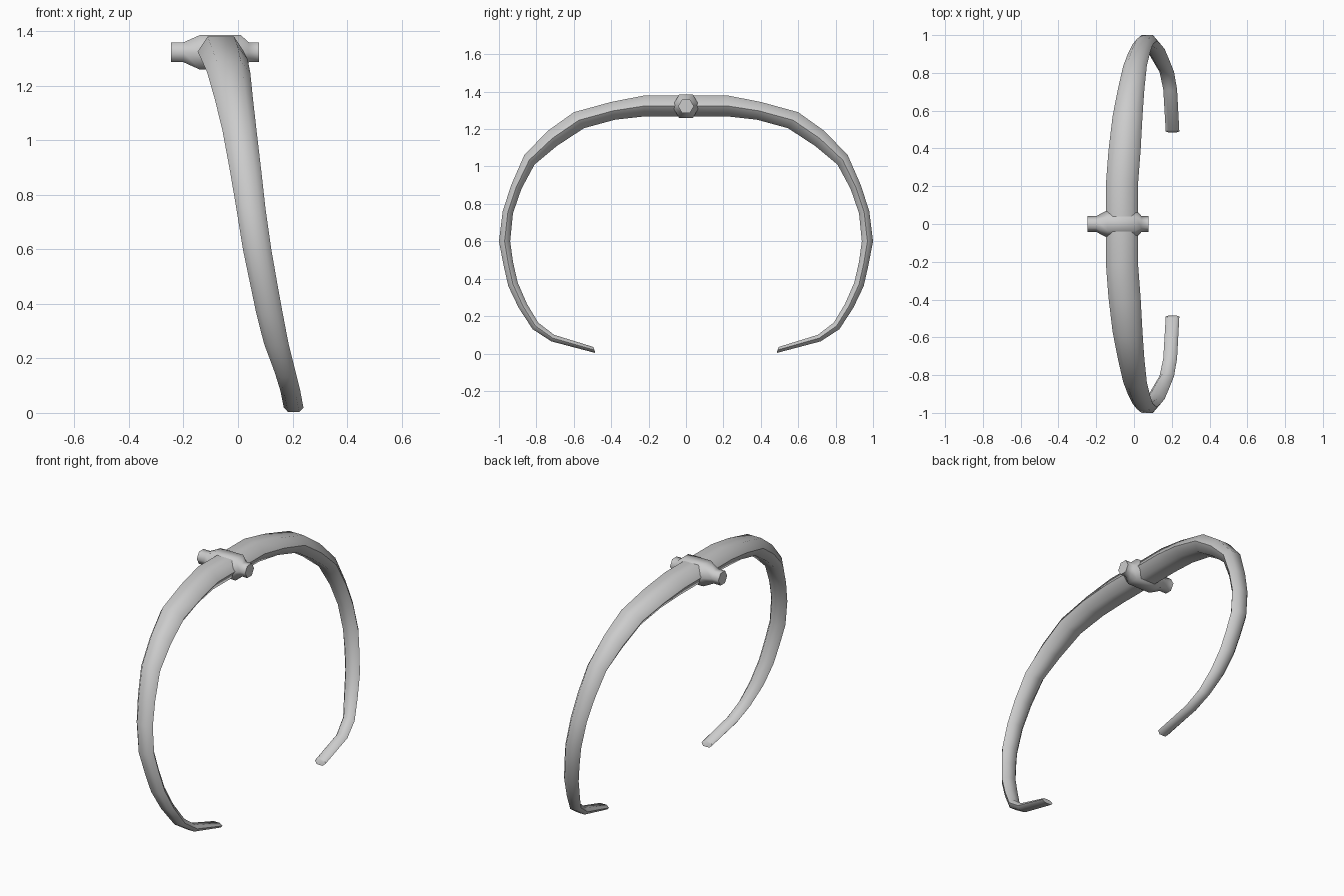
import bpy, math

if "Cube" in bpy.data.objects:
    bpy.data.objects.remove(bpy.data.objects["Cube"])

def loft(name, rings, angle=65):
    """Skin a list of equal-sized vertex rings and cap both ends."""
    n = len(rings[0])
    verts = [v for r in rings for v in r]
    faces = [(i*n + j, i*n + (j+1) % n, (i+1)*n + (j+1) % n, (i+1)*n + j)
             for i in range(len(rings)-1) for j in range(n)]
    faces += [tuple(range(n))[::-1], tuple((len(rings)-1)*n + j for j in range(n))]
    me = bpy.data.meshes.new(name)
    me.from_pydata(verts, [], faces)
    ob = bpy.data.objects.new(name, me)
    bpy.context.collection.objects.link(ob)
    bpy.ops.object.select_all(action='DESELECT')
    ob.select_set(True)
    bpy.context.view_layer.objects.active = ob
    bpy.ops.object.mode_set(mode='EDIT')
    bpy.ops.mesh.select_all(action='SELECT')
    bpy.ops.mesh.normals_make_consistent(inside=False)
    bpy.ops.object.mode_set(mode='OBJECT')
    bpy.ops.object.shade_smooth_by_angle(angle=math.radians(angle))
    return ob

# Tapered hoop: outer (y, z), inner (y, z), left x, right x for one half
half = [
    (.22, 1.38, .22, 1.268, -.148, .022),
    (.40, 1.345, .38, 1.25, -.135, .035),
    (.60, 1.29, .545, 1.205, -.113, .045),
    (.74, 1.19, .69, 1.11, -.085, .055),
    (.865, 1.06, .81, 1.01, -.057, .068),
    (.935, .90, .88, .88, -.03, .085),
    (.98, .76, .925, .75, -.007, .10),
    (1.0, .60, .94, .60, .018, .122),
    (.975, .47, .925, .49, .043, .143),
    (.95, .36, .90, .38, .066, .163),
    (.895, .245, .85, .265, .095, .185),
    (.82, .13, .79, .165, .135, .212),
    (.72, .065, .705, .10, .155, .228),
    (.485, .003, .495, .035, .168, .24),
]

def hoop_ring(s, side):
    yo, zo, yi, zi, xl, xr = s
    xc, f = (xl + xr)/2, (xr - xl)/2*.57
    ym, zm = (yo + yi)/2, (zo + zi)/2
    pts = [(xl, ym, zm), (xc-f, yo, zo), (xc+f, yo, zo),
           (xr, ym, zm), (xc+f, yi, zi), (xc-f, yi, zi)]
    return [(x, side*y, z) for x, y, z in pts]

loft("hoop", [hoop_ring(s, -1) for s in reversed(half)] + [hoop_ring(s, 1) for s in half])

# Hexagonal cross pin through the top of the hoop: (x, radius)
pin = [(-.245, .042), (-.20, .042), (-.14, .073), (.01, .073), (.04, .042), (.077, .042)]
loft("cross_pin", [[(x, r*math.cos(k*math.pi/3), 1.322 + r*math.sin(k*math.pi/3))
                    for k in range(6)] for x, r in pin])
